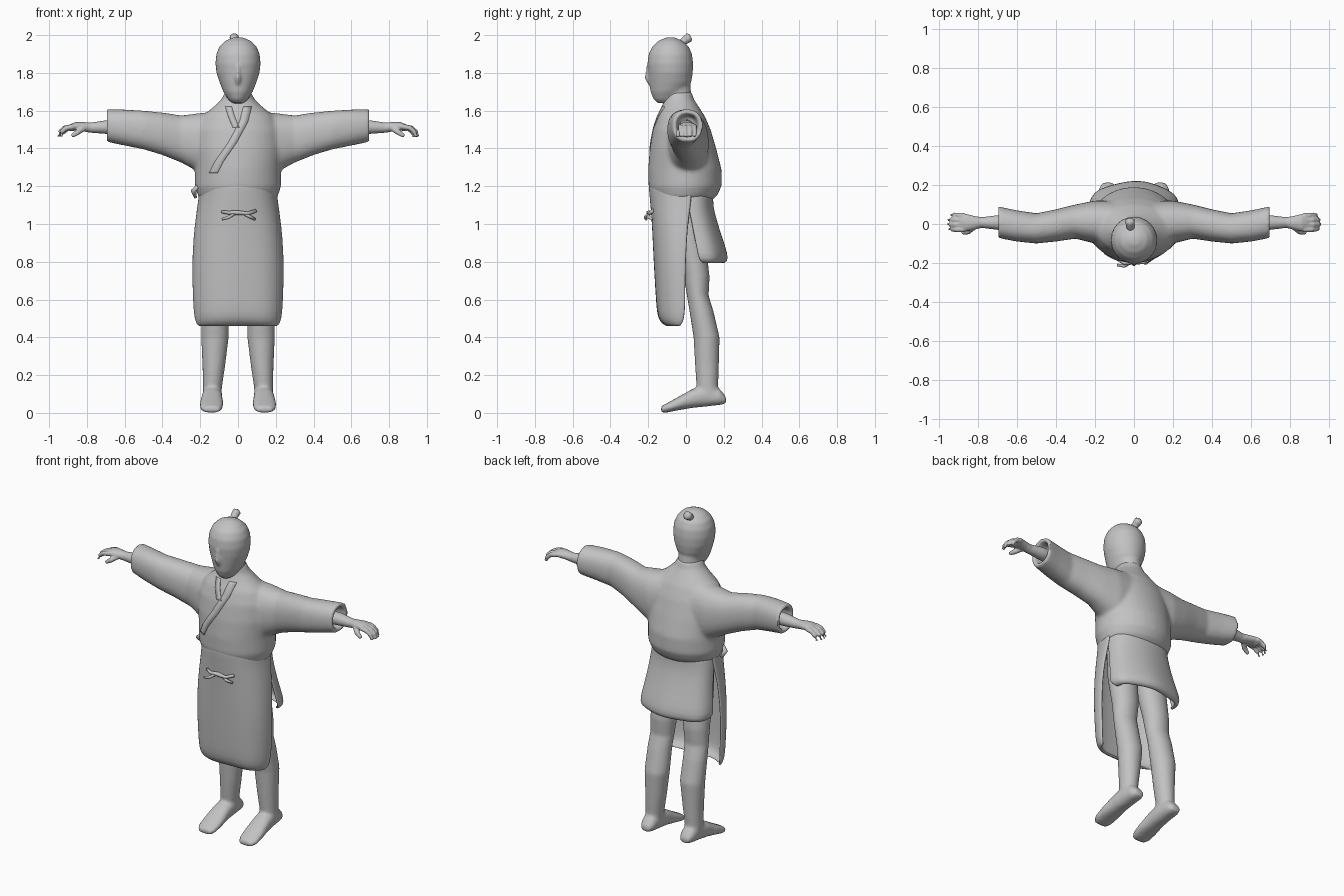
import bpy, bmesh, math
from mathutils import Vector
from mathutils.bvhtree import BVHTree

cube = bpy.data.objects.get("Cube")
if cube:
    bpy.data.objects.remove(cube)

clay = bpy.data.materials.new("clay_grey")
clay.use_nodes = True
GREY = (0.54, 0.54, 0.55, 1)
clay.diffuse_color = GREY
clay.node_tree.nodes["Principled BSDF"].inputs["Base Color"].default_value = GREY


def finish(name, bm, voxel=0, smooth=4):
    """Turn a bmesh into a smooth object, fusing overlapping forms if asked."""
    bmesh.ops.recalc_face_normals(bm, faces=bm.faces)
    mesh = bpy.data.meshes.new(name)
    bm.to_mesh(mesh)
    bm.free()
    mesh.materials.append(clay)
    for p in mesh.polygons:
        p.use_smooth = True
    ob = bpy.data.objects.new(name, mesh)
    bpy.context.collection.objects.link(ob)
    if voxel:
        m = ob.modifiers.new("fuse", "REMESH")
        m.mode, m.voxel_size, m.use_smooth_shade = "VOXEL", voxel, True
        m = ob.modifiers.new("soften", "SMOOTH")
        m.factor, m.iterations = 0.5, smooth
    return ob


def loft(bm, axis, rings, side=1, n=28, power=2.0):
    """Closed skin over rings (position, low a, high a, low b, high b) along an axis."""
    loops = []
    for pos, a0, a1, b0, b1 in rings:
        loop = []
        for i in range(n):
            t = 2 * math.pi * i / n
            c, s = math.cos(t), math.sin(t)
            a = (a0 + a1) / 2 + (a1 - a0) / 2 * math.copysign(abs(c) ** (2 / power), c)
            b = (b0 + b1) / 2 + (b1 - b0) / 2 * math.copysign(abs(s) ** (2 / power), s)
            x, y, z = {"x": (pos, a, b), "y": (a, pos, b), "z": (a, b, pos)}[axis]
            loop.append(bm.verts.new((x * side, y, z)))
        loops.append(loop)
    for p, q in zip(loops, loops[1:]):
        for i in range(n):
            j = (i + 1) % n
            bm.faces.new((p[i], p[j], q[j], q[i]))
    bm.faces.new(loops[0])
    bm.faces.new(loops[-1])


def tube(bm, points, radii, n=10):
    """Tapered tube following a short path."""
    pts = [Vector(p) for p in points]
    loops = []
    for i, p in enumerate(pts):
        d = (pts[min(i + 1, len(pts) - 1)] - pts[max(i - 1, 0)]).normalized()
        u = d.orthogonal() if abs(d.z) > 0.9 else d.cross(Vector((0, 0, 1)))
        u.normalize()
        v = d.cross(u)
        loops.append([bm.verts.new(p + radii[i] * (u * math.cos(2 * math.pi * k / n)
                      + v * math.sin(2 * math.pi * k / n))) for k in range(n)])
    for p, q in zip(loops, loops[1:]):
        for k in range(n):
            bm.faces.new((p[k], p[(k + 1) % n], q[(k + 1) % n], q[k]))
    bm.faces.new(loops[0])
    bm.faces.new(loops[-1])


def panel(name, rows, folds, cols=48):
    """Hanging half-wrap of cloth; rows are (z, half width, edge y, middle y)."""
    bm = bmesh.new()
    grid = []
    for k, (z, w, edge, mid) in enumerate(rows):
        line = []
        for i in range(cols + 1):
            t = math.pi * (i / cols - 0.5)
            ripple = 0.005 * math.sin(folds * t + 1) * k / len(rows)
            y = edge + (mid - edge) * max(math.cos(t), 0) ** 0.75 + ripple
            line.append(bm.verts.new((w * math.sin(t), y, z)))
        grid.append(line)
    for p, q in zip(grid, grid[1:]):
        for i in range(cols):
            bm.faces.new((p[i], p[i + 1], q[i + 1], q[i]))
    ob = finish(name, bm)
    m = ob.modifiers.new("thickness", "SOLIDIFY")
    m.thickness, m.offset = 0.014, 0
    m = ob.modifiers.new("drape", "SUBSURF")
    m.levels = m.render_levels = 1


# Jacket: bloused torso and two open sleeves fused together
bm = bmesh.new()
loft(bm, "z", [(z, -w, w, f, b) for z, w, f, b in (
    (1.12, .19, -.165, .13), (1.15, .212, -.182, .165), (1.20, .228, -.198, .188),
    (1.29, .228, -.2, .188), (1.40, .235, -.192, .16), (1.50, .225, -.175, .13),
    (1.57, .19, -.152, .1), (1.62, .13, -.128, .068), (1.66, .088, -.115, .042),
    (1.70, .068, -.12, .03))], n=40)
for side in (1, -1):
    loft(bm, "x", (
        (.08, -.1, .12, 1.22, 1.6), (.2, -.1, .12, 1.27, 1.587), (.3, -.075, .1, 1.325, 1.575),
        (.4, -.09, .075, 1.365, 1.59), (.5, -.1, .055, 1.395, 1.6), (.6, -.09, .07, 1.415, 1.606),
        (.695, -.072, .09, 1.435, 1.607), (.697, -.05, .068, 1.457, 1.585),
        (.62, -.04, .05, 1.465, 1.57)), side, power=2.3)
jacket = finish("jacket", bm, 0.011, 6)

# Crossed lapels laid thinly onto the chest
dg = bpy.context.evaluated_depsgraph_get()
tree = BVHTree.FromObject(jacket, dg)


def lapel(name, path, width):
    bm = bmesh.new()
    pairs = []
    for k in range(25):
        f = k / 24 * (len(path) - 1)
        i = min(int(f), len(path) - 2)
        p = Vector(path[i]).lerp(Vector(path[i + 1]), f - i)
        pair = []
        for off in (-width / 2, width / 2):
            hit = tree.ray_cast(Vector((p.x + off, -1, p.y)), Vector((0, 1, 0)))[0]
            pair.append(bm.verts.new((p.x + off, hit.y - 0.001, p.y)))
        pairs.append(pair)
    for a, b in zip(pairs, pairs[1:]):
        bm.faces.new((a[0], a[1], b[1], b[0]))
    ob = finish(name, bm)
    m = ob.modifiers.new("thickness", "SOLIDIFY")
    m.thickness, m.offset = 0.005, 0


lapel("left_lapel", ((.05, 1.62), (.03, 1.54), (-.03, 1.43), (-.1, 1.33), (-.13, 1.27)), .045)
lapel("right_lapel", ((-.05, 1.62), (-.035, 1.57), (-.01, 1.51)), .035)

# Front apron running up under the blouse, and shorter rear skirt, open at the sides
panel("front_apron", (
    (1.22, .195, .03, -.192), (1.16, .2, .03, -.187), (1.10, .207, .025, -.182),
    (1.0, .222, .01, -.174), (.85, .235, 0, -.168), (.7, .235, -.005, -.16),
    (.57, .23, -.005, -.152), (.51, .225, -.01, -.146), (.475, .215, -.02, -.125),
    (.462, .2, -.035, -.09)), 5)
panel("rear_skirt", (
    (1.17, .19, 0, .14), (1.10, .198, .01, .132), (1.0, .205, .03, .16),
    (.92, .215, .045, .185), (.84, .228, .06, .212), (.805, .225, .07, .212),
    (.795, .19, .09, .185)), 5)

# Bow tied at the waist, plus a small knot on the right flank
bm = bmesh.new()
tube(bm, ((-.085, -.18, 1.065), (-.05, -.2, 1.06), (0, -.195, 1.06),
          (.05, -.195, 1.055), (.095, -.175, 1.07)), (.008, .01, .013, .01, .009))
tube(bm, ((.02, -.19, 1.06), (.06, -.2, 1.04), (.09, -.18, 1.025)), (.007, .009, .007))
tube(bm, ((-.01, -.195, 1.06), (-.05, -.215, 1.035), (-.085, -.21, 1.025)), (.007, .009, .007))
finish("waist_bow", bm)
bm = bmesh.new()
tube(bm, ((-.215, -.06, 1.2), (-.235, -.05, 1.175), (-.225, -.03, 1.14)), (.01, .016, .008))
finish("side_knot", bm)

# Head, neck, nose and brow, fused
bm = bmesh.new()
loft(bm, "z", [(z, -w, w, f, b) for z, w, f, b in (
    (1.57, .08, -.1, .06), (1.64, .074, -.11, .038), (1.69, .068, -.125, .028),
    (1.76, .07, -.12, .02))])
loft(bm, "z", [(z, -w, w, f, b) for z, w, f, b in (
    (1.64, .03, -.15, -.08), (1.66, .052, -.172, -.04), (1.70, .078, -.188, .0),
    (1.75, .098, -.195, .028), (1.80, .114, -.2, .036), (1.85, .12, -.204, .038),
    (1.90, .115, -.198, .032), (1.94, .098, -.178, .014), (1.97, .068, -.145, -.02),
    (1.988, .025, -.105, -.06))])
loft(bm, "z", ((1.74, -.014, .014, -.203, -.15), (1.77, -.02, .02, -.219, -.15),
               (1.80, -.014, .014, -.216, -.15), (1.84, -.01, .01, -.208, -.15)), n=12)
for side in (1, -1):
    tube(bm, [(side * x, y, z) for x, y, z in (
        (.01, -.195, 1.835), (.04, -.183, 1.845), (.075, -.155, 1.835))], (.011, .012, .007))
finish("head", bm, 0.008, 6)

# Tied topknot leaning back
bm = bmesh.new()
tube(bm, ((-.015, -.035, 1.94), (-.018, -.015, 1.965), (-.02, .005, 1.98), (-.02, .018, 1.988),
          (-.02, .026, 1.992)), (.022, .02, .023, .024, .012), 16)
finish("topknot", bm)

for side, label in ((1, "left"), (-1, "right")):
    # Forearm, palm, drooping fingers and thumb
    bm = bmesh.new()
    loft(bm, "x", ((.58, -.04, .045, 1.47, 1.555), (.7, -.03, .045, 1.477, 1.549),
                   (.78, -.02, .035, 1.483, 1.537), (.82, -.03, .042, 1.49, 1.54),
                   (.86, -.038, .052, 1.495, 1.54), (.89, -.034, .05, 1.49, 1.528)),
         side, 20)
    for k in range(4):
        y, reach = -.028 + .024 * k, (.01, .018, .014, 0)[k]
        tube(bm, [(side * x, yy, z) for x, yy, z in (
            (.87, y, 1.516), (.9 + reach, y, 1.508), (.923 + reach, y + .002, 1.488),
            (.934 + reach, y + .002, 1.462))], (.015, .014, .013, .01))
    tube(bm, [(side * x, y, z) for x, y, z in (
        (.82, -.015, 1.505), (.85, -.04, 1.485), (.88, -.045, 1.465))], (.016, .015, .01))
    finish(label + "_hand", bm, 0.005, 3)

    # Bare leg fused with a foot whose toes point down
    bm = bmesh.new()
    loft(bm, "z", [(z, x - w, x + w, f, b) for z, x, w, f, b in (
        (1.14, .1, .09, -.07, .09), (.9, .103, .09, -.055, .105), (.72, .112, .08, -.012, .125),
        (.62, .118, .073, .005, .12), (.54, .122, .072, .018, .145), (.4, .122, .073, .04, .178),
        (.25, .128, .06, .048, .174), (.14, .135, .051, .056, .17), (.07, .138, .046, .06, .19))], side)
    loft(bm, "y", [(y, x - w, x + w, lo, hi) for y, x, w, lo, hi in (
        (.212, .134, .028, .05, .085), (.18, .135, .045, .042, .125), (.1, .136, .052, .033, .15),
        (.03, .138, .056, .026, .125), (-.04, .14, .062, .014, .085), (-.1, .141, .06, .002, .052),
        (-.132, .14, .042, .0, .035))], side, power=2.3)
    finish(label + "_leg", bm, 0.009, 6)
